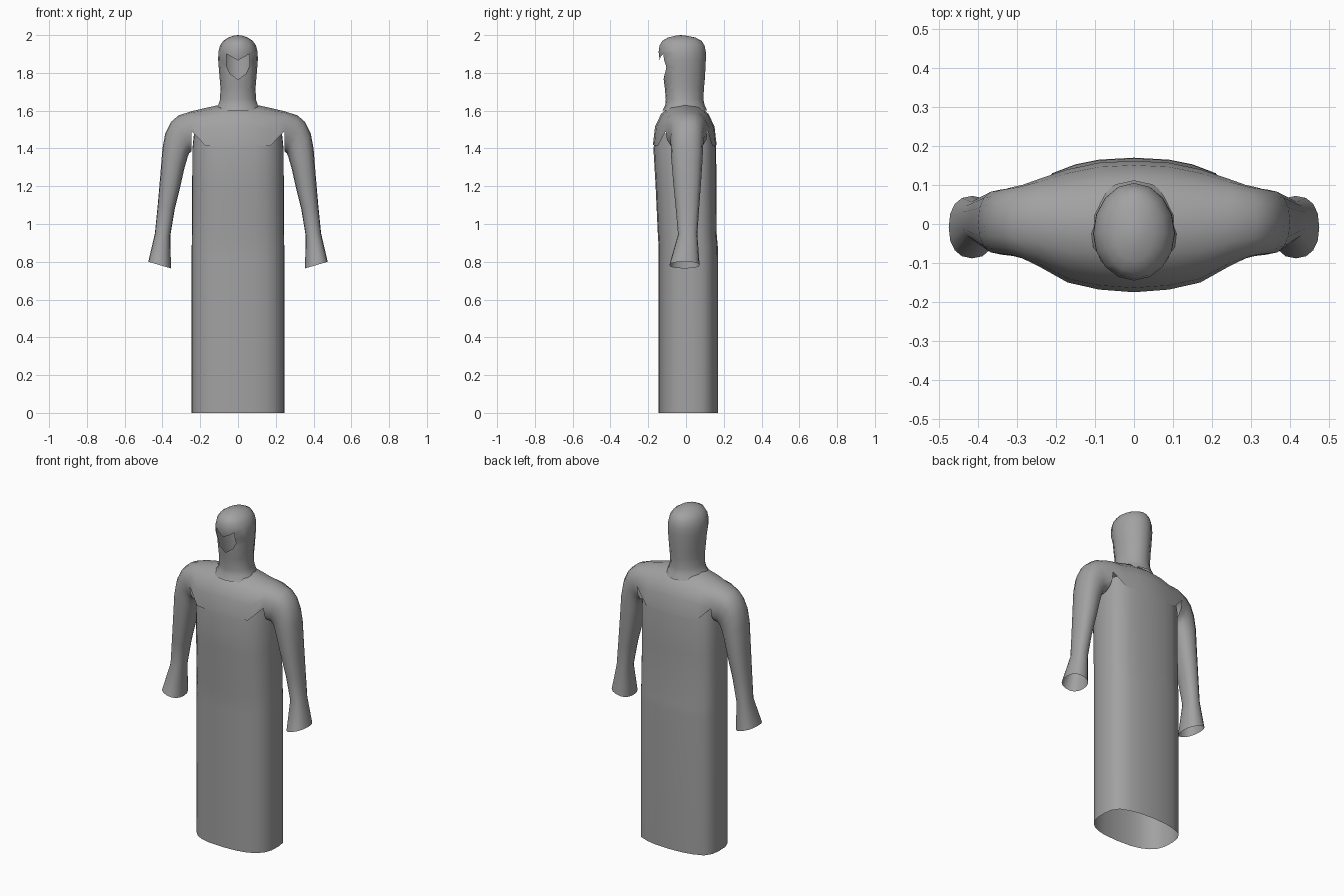
import bpy, bmesh, math
from mathutils import Vector

if "Cube" in bpy.data.objects:
    bpy.data.objects.remove(bpy.data.objects["Cube"])

grey = bpy.data.materials.new("cloth_grey")
grey.diffuse_color = (0.36, 0.36, 0.36, 1)
grey.use_nodes = True
grey.node_tree.nodes["Principled BSDF"].inputs["Base Color"].default_value = grey.diffuse_color


def finish(name, bm, mirror=False):
    loose = [v for v in bm.verts if not v.link_faces]
    bmesh.ops.delete(bm, geom=loose, context='VERTS')
    bmesh.ops.recalc_face_normals(bm, faces=bm.faces)
    me = bpy.data.meshes.new(name)
    bm.to_mesh(me)
    bm.free()
    me.materials.append(grey)
    ob = bpy.data.objects.new(name, me)
    bpy.context.collection.objects.link(ob)
    bpy.ops.object.select_all(action='DESELECT')
    ob.select_set(True)
    bpy.context.view_layer.objects.active = ob
    bpy.ops.object.shade_smooth_by_angle(angle=math.radians(60))
    if mirror:
        mod = ob.modifiers.new("mirror", 'MIRROR')
        mod.merge_threshold = 0.002
    return ob


def loft(rings, skip=lambda i, j: False):
    """Join equal-length closed rings into a tube with open ends."""
    bm = bmesh.new()
    vs = [[bm.verts.new(p) for p in r] for r in rings]
    n = len(rings[0])
    for i in range(len(rings) - 1):
        for j in range(n):
            if not skip(i, j):
                k = (j + 1) % n
                bm.faces.new((vs[i][j], vs[i][k], vs[i + 1][k], vs[i + 1][j]))
    return bm, vs


# Robe: lens-shaped tube, open at the hem
half = [(0, -.145), (.09, -.14), (.15, -.126), (.195, -.104), (.227, -.07),
        (.243, -.025), (.245, .04), (.237, .09), (.21, .13), (.15, .153),
        (.09, .165), (0, .17)]
outline = half + [(-x, y) for x, y in half[-2:0:-1]]
levels = [(0, 1, 1, 1), (.83, 1, 1, 1), (.88, 1, 1.0, .99), (.95, .995, 1.03, .955),
          (1.2, .99, 1.11, .945), (1.4, .985, 1.19, .94), (1.48, .95, 1.08, .87)]
rings = [[(x * sx, y * (sf if y < 0 else sb), z) for x, y in outline]
         for z, sx, sf, sb in levels]
finish("robe", loft(rings)[0])

# Shoulders and sleeves: outer x, z, inner x, z, front y, back y
N = 16
sections = [
    (0, 1.64, 0, 1.20, -.175, .162),
    (.09, 1.632, .09, 1.20, -.168, .157),
    (.17, 1.615, .17, 1.21, -.15, .14),
    (.245, 1.597, .245, 1.385, -.108, .115),
    (.315, 1.575, .258, 1.375, -.088, .10),
    (.355, 1.54, .265, 1.36, -.082, .095),
    (.385, 1.48, .272, 1.335, -.08, .09),
    (.40, 1.40, .285, 1.29, -.078, .088),
    (.412, 1.25, .305, 1.20, -.068, .08),
    (.425, 1.10, .335, 1.08, -.055, .07),
    (.44, .95, .358, .94, -.042, .06),
    (.475, .80, .355, .765, -.088, .072)]


def sleeve_ring(ox, oz, ix, iz, yf, yb):
    ring = []
    for j in range(N):
        a = 2 * math.pi * j / N
        c, s = (math.copysign(abs(t) ** .86, t) if abs(t) > 1e-6 else 0
                for t in (math.cos(a), math.sin(a)))
        ring.append(((ox + ix) / 2 + c * (ox - ix) / 2,
                     (yf + yb) / 2 + s * (yb - yf) / 2,
                     (oz + iz) / 2 + c * (oz - iz) / 2))
    return ring


def under_yoke(i, j):  # the yoke is open below, where it meets the robe
    return i < 3 and N // 4 <= j < 3 * N // 4


bm, _ = loft([sleeve_ring(*s) for s in sections], under_yoke)
finish("shoulders_and_sleeves", bm, mirror=True)

# Hood: z, half width, front y, back y
hood = [(1.60, .125, -.125, .112), (1.63, .105, -.11, .098), (1.66, .095, -.107, .092),
        (1.72, .093, -.112, .095), (1.77, .097, -.119, .1), (1.83, .102, -.124, .103),
        (1.87, .105, -.14, .105), (1.91, .104, -.145, .105), (1.945, .095, -.14, .098),
        (1.97, .078, -.125, .082), (1.987, .052, -.095, .05), (1.997, .022, -.055, 0)]
rings = []
for z, w, yf, yb in hood:
    cy = -.025
    ring = []
    for j in range(N):
        a = 2 * math.pi * j / N
        c = math.cos(a)
        ring.append((w * math.sin(a), cy + c * (yb - cy if c > 0 else cy - yf), z))
    rings.append(ring)
bm, vs = loft(rings)
tip = bm.verts.new((0, -.027, 2.0))
for j in range(N):
    bm.faces.new((vs[-1][j], vs[-1][(j + 1) % N], tip))

# Face opening: cut the heart-shaped outline into the hood, then remove the inside
opening = [(0, 1.866), (.06, 1.9), (.06, 1.835), (.042, 1.795), (0, 1.766)]


def front_faces():
    return [f for f in bm.faces if f.calc_center_median().y < -.06
            and 1.72 < f.calc_center_median().z < 1.93]


edges = list(zip(opening, opening[1:]))
for (x0, z0), (x1, z1) in edges:
    for side in (1, -1):
        faces = front_faces()
        geom = faces + list({e for f in faces for e in f.edges}) \
            + list({v for f in faces for v in f.verts})
        bmesh.ops.bisect_plane(bm, geom=geom, dist=1e-5,
                               plane_co=Vector((side * x0, 0, z0)),
                               plane_no=Vector((side * (z1 - z0), 0, -(x1 - x0))))


def inside(f):
    c = f.calc_center_median()
    return all((x1 - x0) * (c.z - z0) - (z1 - z0) * (abs(c.x) - x0) < 0
               for (x0, z0), (x1, z1) in edges)


bmesh.ops.delete(bm, geom=[f for f in front_faces() if inside(f)], context='FACES')
finish("hood", bm)
